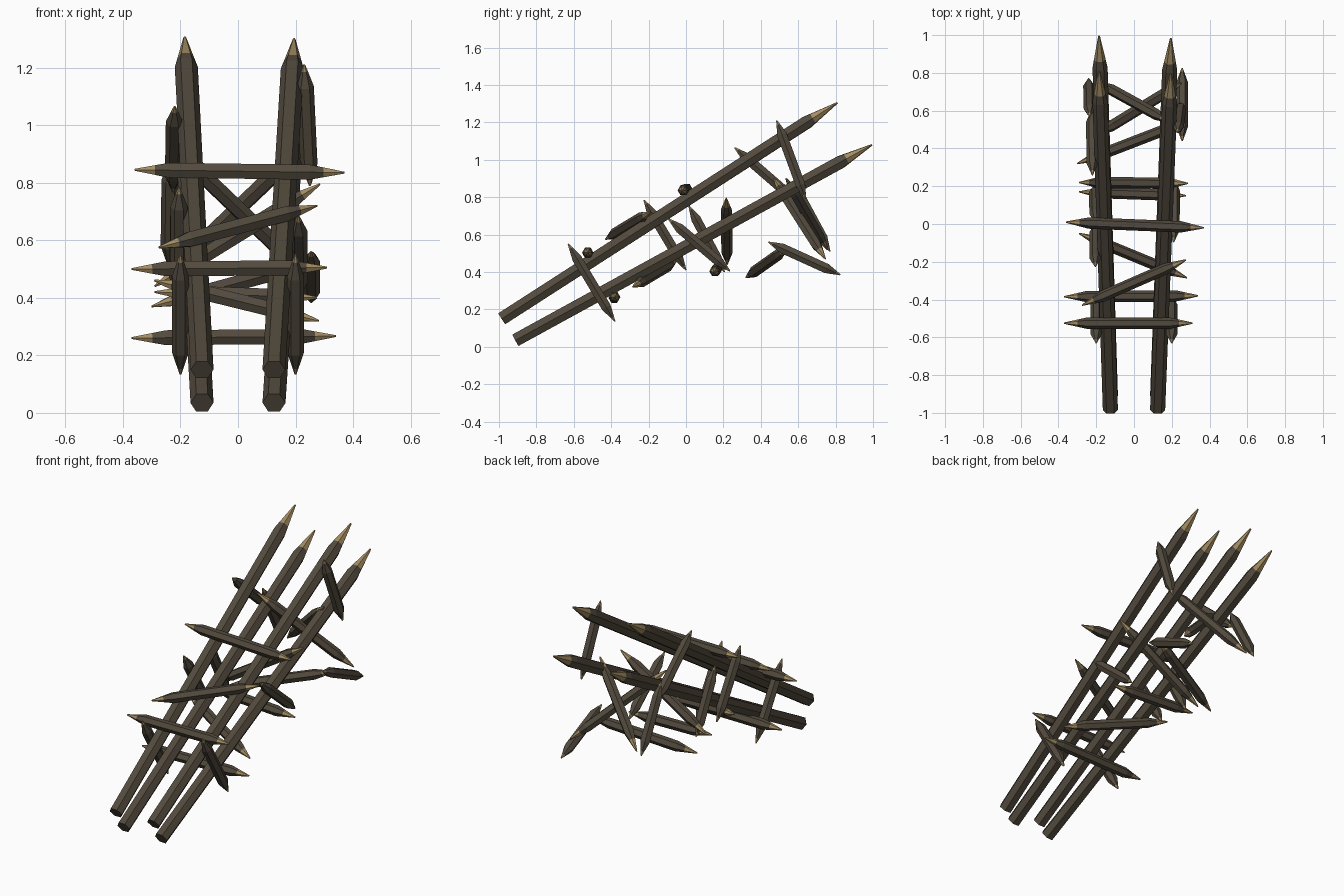
import bpy, bmesh, math
from mathutils import Vector

if "Cube" in bpy.data.objects:
    bpy.data.objects.remove(bpy.data.objects["Cube"])


def material(name, rgb):
    m = bpy.data.materials.new(name)
    m.diffuse_color = (*rgb, 1)
    m.use_nodes = True
    m.node_tree.nodes["Principled BSDF"].inputs["Base Color"].default_value = m.diffuse_color
    return m


BARK = material("dark bark", (0.085, 0.068, 0.047))
WOOD = material("cut wood", (0.36, 0.26, 0.12))


def stake(name, a, b, r, taper, cut, both=True, sides=6):
    """Six-sided stake from a to b, sharpened at b (and a); cut = bare share of the tip."""
    a, b = Vector(a), Vector(b)
    d = (b - a).normalized()
    length = (b - a).length
    ref = Vector((1, 0, 0)) if abs(d.x) < 0.7 else Vector((0, 1, 0))
    u = (ref - d * ref.dot(d)).normalized()
    v = d.cross(u)
    tip = 0.12 * r
    mid = tip + (r - tip) * cut
    # profile: distance along the stake and radius
    end = [(length - taper, r), (length - taper * cut, mid), (length, tip)]
    start = [(length - t, q) for t, q in reversed(end)] if both else [(0, r)]
    prof = start + end
    bm = bmesh.new()
    rings = []
    for t, q in prof:
        rings.append([bm.verts.new(a + d * t
                      + u * q * math.cos(2 * math.pi * k / sides)
                      + v * q * math.sin(2 * math.pi * k / sides)) for k in range(sides)])
    last = len(rings) - 2
    for i in range(last + 1):
        for k in range(sides):
            j = (k + 1) % sides
            f = bm.faces.new((rings[i][k], rings[i][j], rings[i + 1][j], rings[i + 1][k]))
            f.material_index = 1 if i == last or (both and i == 0) else 0
    f = bm.faces.new(rings[0][::-1])
    f.material_index = 1 if both else 0
    bm.faces.new(rings[-1]).material_index = 1
    me = bpy.data.meshes.new(name)
    bm.to_mesh(me)
    bm.free()
    me.materials.append(BARK)
    me.materials.append(WOOD)
    ob = bpy.data.objects.new(name, me)
    bpy.context.collection.objects.link(ob)


# Four long sloping poles
for side, s, xt, dy in (("left", -1, 0.185, 0.0), ("right", 1, 0.195, -0.012)):
    stake("upper_pole_" + side, (s * 0.125, -0.985, 0.15), (s * xt, 0.81 + dy, 1.305 + dy / 2),
          0.04, 0.19, 0.75, False)
    stake("lower_pole_" + side, (s * 0.125, -0.912, 0.035), (s * xt, 0.995 + dy, 1.08 + dy / 2),
          0.04, 0.19, 0.75, False)
    # Lowest side braces
    stake("front_side_brace_" + side, (s * 0.2, -0.63, 0.55), (s * 0.2, -0.38, 0.135),
          0.03, 0.09, 0.3)

# Rungs and cross braces running from side to side
cross = [
    ("upper_rung", (-0.36, 0.01, 0.845), (0.37, -0.02, 0.835)),
    ("front_upper_rung", (-0.37, -0.525, 0.5), (0.31, -0.525, 0.505)),
    ("front_lower_rung", (-0.37, -0.385, 0.26), (0.34, -0.38, 0.267)),
    ("upper_diagonal", (-0.275, -0.43, 0.575), (0.275, -0.19, 0.72)),
    ("lower_diagonal", (-0.29, -0.05, 0.46), (0.28, -0.285, 0.32)),
    ("lower_rung", (-0.29, 0.17, 0.42), (0.275, 0.15, 0.40)),
    ("tilted_rung", (-0.29, 0.22, 0.44), (0.285, 0.215, 0.795)),
    ("back_diagonal", (-0.3, 0.32, 0.37), (0.27, 0.54, 0.525)),
    ("back_cross_brace_a", (-0.2, 0.47, 0.90), (0.25, 0.745, 0.47)),
    ("back_cross_brace_b", (-0.2, 0.755, 0.52), (0.2, 0.535, 0.90)),
]
for name, a, b in cross:
    stake(name, a, b, 0.03, 0.12, 0.6)

# Short braces lying along the two sides
side_sticks = [
    ("left_side_brace_1", (-0.205, -0.225, 0.785), (-0.205, 0.0, 0.41)),
    ("left_side_brace_2", (-0.205, 0.015, 0.755), (-0.21, 0.205, 0.40)),
    ("left_side_brace_3", (-0.22, 0.26, 1.065), (-0.225, 0.60, 0.77)),
    ("left_side_brace_4", (-0.235, 0.57, 0.88), (-0.24, 0.77, 0.51)),
    ("right_side_brace_1", (0.21, -0.095, 0.685), (0.215, 0.235, 0.405)),
    ("right_side_brace_2", (0.23, 0.485, 1.21), (0.25, 0.64, 0.79)),
    ("right_side_brace_3", (0.255, 0.44, 0.56), (0.255, 0.825, 0.385)),
]
for name, a, b in side_sticks:
    stake(name, a, b, 0.03, 0.08, 0.3)
